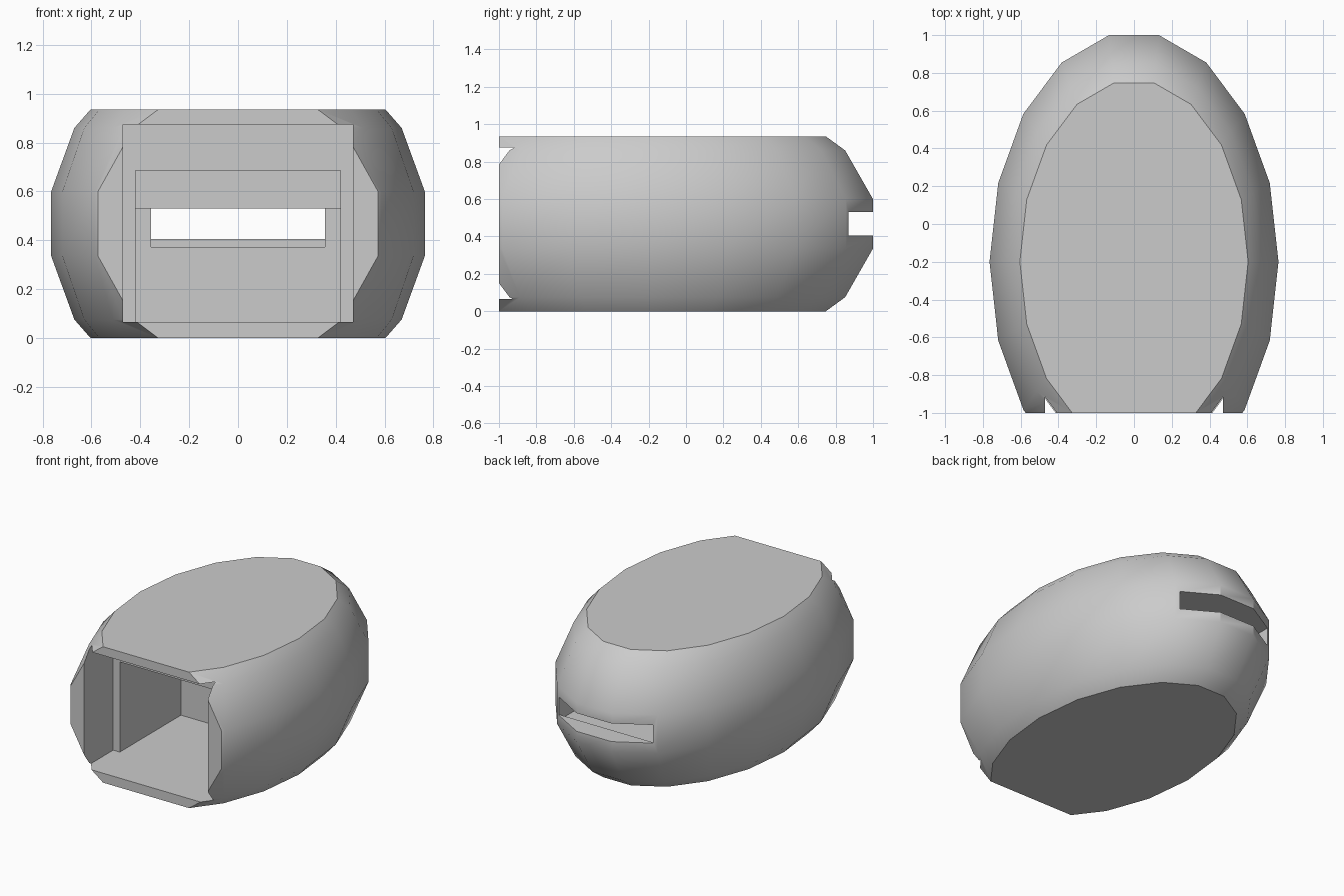
import bpy, bmesh, math

if "Cube" in bpy.data.objects:
    bpy.data.objects.remove(bpy.data.objects["Cube"])

grey = bpy.data.materials.new("light grey")
grey.use_nodes = True
grey.diffuse_color = (0.6, 0.6, 0.6, 1)
grey.node_tree.nodes["Principled BSDF"].inputs["Base Color"].default_value = (0.6, 0.6, 0.6, 1)

SIDES = 18
RX, RY, CY = 0.765, 1.218, -0.2      # radii and centre of the oval plan
HEIGHT, FRONT = 0.935, -1.0


def make_shell():
    """Stack scaled ovals into a rounded shell, then slice the front flat."""
    profile = [(0, 0.79), (0.075, 0.876), (0.335, 1)]
    profile += [(HEIGHT - z, s) for z, s in reversed(profile)]
    bm = bmesh.new()
    rings = []
    for z, s in profile:
        angles = [math.tau * i / SIDES for i in range(SIDES)]
        rings.append([bm.verts.new((RX * s * math.cos(a), CY + RY * s * math.sin(a), z))
                      for a in angles])
    for low, high in zip(rings, rings[1:]):
        for i in range(SIDES):
            j = (i + 1) % SIDES
            bm.faces.new((low[i], low[j], high[j], high[i]))
    bm.faces.new(reversed(rings[0]))
    bm.faces.new(rings[-1])
    cut = bmesh.ops.bisect_plane(bm, geom=bm.verts[:] + bm.edges[:] + bm.faces[:],
                                 plane_co=(0, FRONT, 0), plane_no=(0, -1, 0), clear_outer=True)
    rim = [e for e in cut["geom_cut"] if isinstance(e, bmesh.types.BMEdge)]
    bmesh.ops.contextual_create(bm, geom=rim)
    bmesh.ops.recalc_face_normals(bm, faces=bm.faces[:])
    mesh = bpy.data.meshes.new("shell")
    bm.to_mesh(mesh)
    bm.free()
    mesh.materials.append(grey)
    shell = bpy.data.objects.new("shell", mesh)
    bpy.context.collection.objects.link(shell)
    return shell


def carve(target, half_width, y0, y1, z0, z1):
    """Subtract a centred box from the target."""
    bpy.ops.mesh.primitive_cube_add(size=1, location=(0, (y0 + y1) / 2, (z0 + z1) / 2))
    box = bpy.context.object
    box.scale = (2 * half_width, y1 - y0, z1 - z0)
    box.hide_render = True
    bpy.context.view_layer.update()
    mod = target.modifiers.new("cut", "BOOLEAN")
    mod.object, mod.operation, mod.solver = box, "DIFFERENCE", "EXACT"
    bpy.context.view_layer.objects.active = target
    bpy.ops.object.modifier_apply(modifier=mod.name)
    bpy.data.objects.remove(box)


shell = make_shell()
FLOOR = 0.065
carve(shell, 0.47, -1.2, -0.685, FLOOR, 0.875)    # wide front opening
carve(shell, 0.42, -0.8, -0.33, FLOOR, 0.685)     # stepped chamber
carve(shell, 0.42, -0.4, -0.02, FLOOR, 0.53)      # low rear chamber
carve(shell, 0.357, -0.1, 0.86, 0.372, 0.53)      # tunnel to the back
carve(shell, 0.357, 0.8, 1.2, 0.405, 0.53)        # rear slot with raised lip

bpy.ops.object.select_all(action="DESELECT")
shell.select_set(True)
bpy.context.view_layer.objects.active = shell
bpy.ops.object.shade_smooth_by_angle(angle=math.radians(30))
